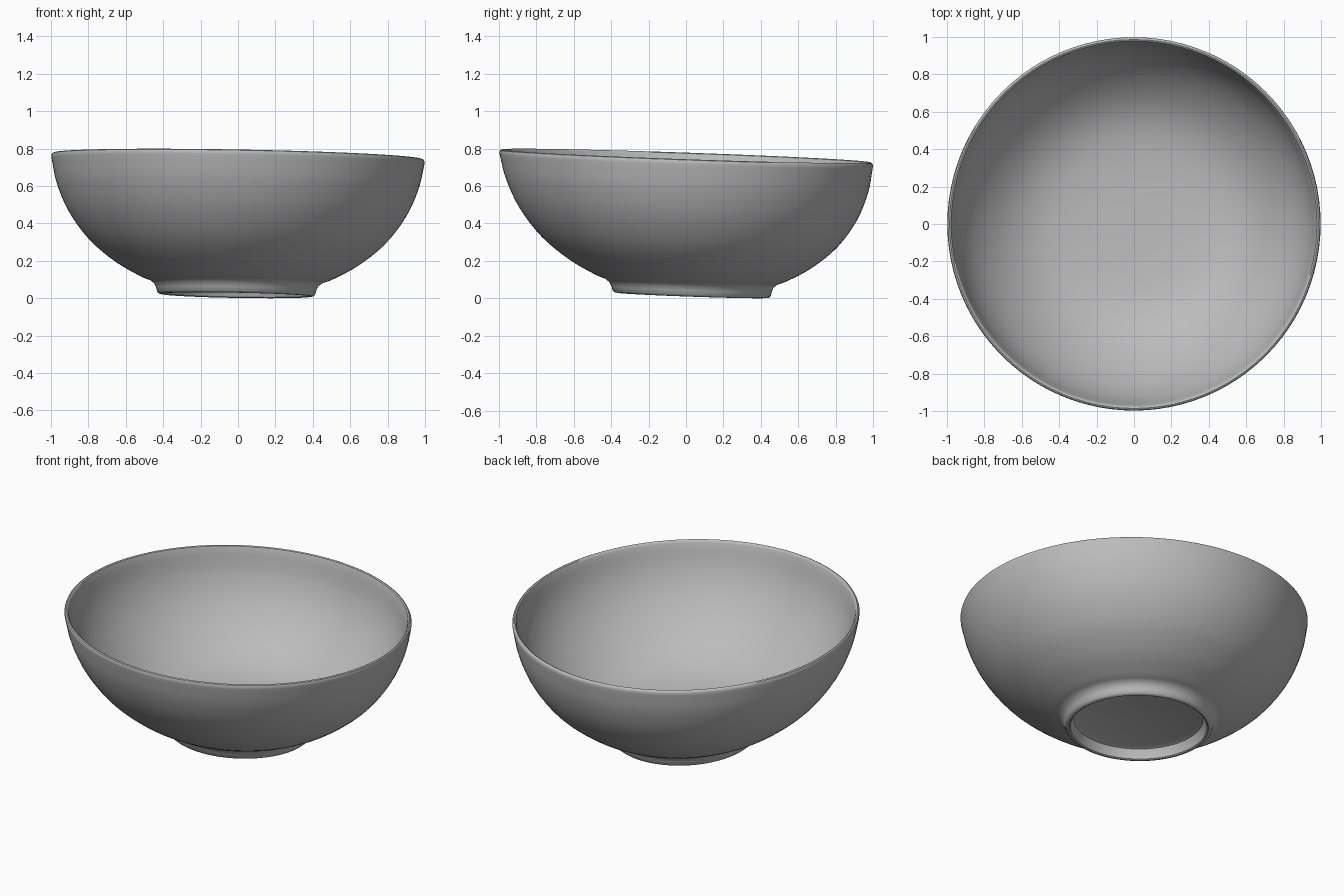
import bpy, bmesh, math
from mathutils import Vector

if "Cube" in bpy.data.objects:
    bpy.data.objects.remove(bpy.data.objects["Cube"])

SEGMENTS = 96

clay = bpy.data.materials.new("grey clay")
clay.diffuse_color = (0.5, 0.5, 0.5, 1)
clay.use_nodes = True
clay.node_tree.nodes["Principled BSDF"].inputs["Base Color"].default_value = clay.diffuse_color


def smooth_path(points, steps=4):
    """Catmull-Rom curve through (radius, height) points."""
    p = [Vector(q) for q in points]
    p = [2 * p[0] - p[1]] + p + [2 * p[-1] - p[-2]]
    out = []
    for a, b, c, d in zip(p, p[1:], p[2:], p[3:]):
        for i in range(steps):
            t = i / steps
            out.append(0.5 * (2 * b + (c - a) * t + (2 * a - 5 * b + 4 * c - d) * t * t
                              + (3 * b - a - 3 * c + d) * t ** 3))
    return out + [p[-2]]


# Profile pieces: hollow foot, outer wall, rounded rim, inner wall
recess = [(0, 0.085), (0.355, 0.085), (0.372, 0.078), (0.388, 0.04), (0.392, 0.022), (0.40, 0.017)]
foot = [(0.412, 0.019), (0.422, 0.028), (0.428, 0.05), (0.438, 0.072), (0.46, 0.09)]
outer = [(0.52, 0.114), (0.65, 0.187), (0.79, 0.302), (0.90, 0.448), (0.967, 0.60), (0.997, 0.735)]
rim = [(0.998, 0.748), (0.994, 0.758), (0.986, 0.762), (0.978, 0.758), (0.973, 0.746)]
inner = [(0.938, 0.60), (0.87, 0.46), (0.76, 0.326), (0.62, 0.216), (0.46, 0.15), (0.25, 0.123), (0, 0.118)]
profile = recess + foot[:-1] + smooth_path(foot[-1:] + outer) + rim[:-1] + smooth_path(rim[-1:] + inner)

# Lathe the profile into a closed bowl
bm = bmesh.new()
verts = [bm.verts.new((r, 0, z)) for r, z in profile]
edges = [bm.edges.new(pair) for pair in zip(verts, verts[1:])]
bmesh.ops.spin(bm, geom=verts + edges, cent=(0, 0, 0), axis=(0, 0, 1),
               angle=math.tau, steps=SEGMENTS, use_merge=False)
bmesh.ops.remove_doubles(bm, verts=bm.verts, dist=0.0005)
bmesh.ops.recalc_face_normals(bm, faces=bm.faces)

# Handmade lean: sloping rim and foot, foot slightly off centre
for v in bm.verts:
    x, y, z = v.co
    drop = max(0, 0.76 - z) / 0.76
    v.co = (x - 0.01 * drop, y + 0.032 * drop, z - 0.018 * x - 0.035 * y)

low = min(v.co.z for v in bm.verts)
bmesh.ops.translate(bm, verts=bm.verts, vec=(0, 0, -low))

mesh = bpy.data.meshes.new("bowl")
bm.to_mesh(mesh)
bm.free()
mesh.materials.append(clay)
bowl = bpy.data.objects.new("bowl", mesh)
bpy.context.collection.objects.link(bowl)
bpy.context.view_layer.objects.active = bowl
bowl.select_set(True)
bpy.ops.object.shade_smooth_by_angle(angle=math.radians(40))
